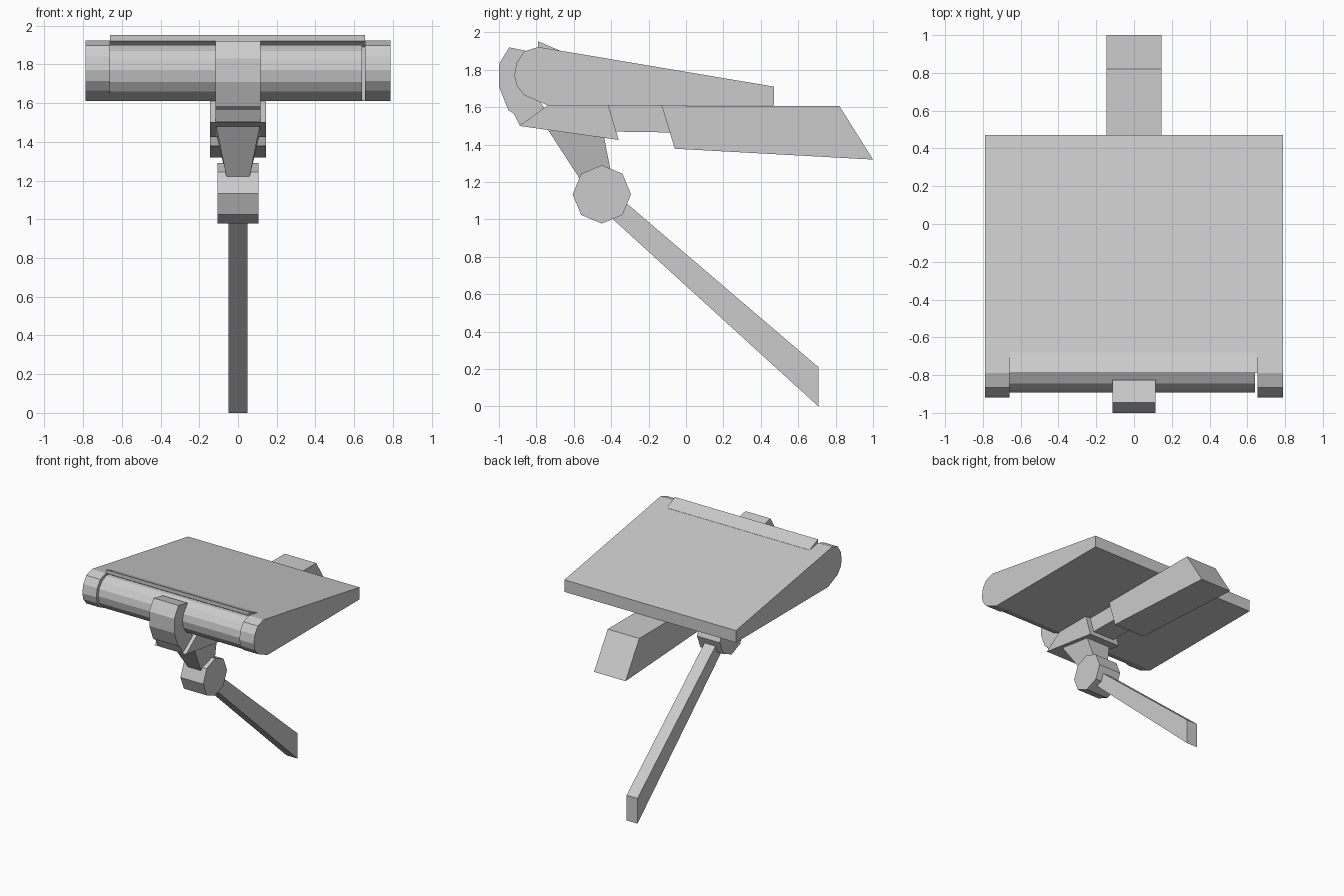
import bpy, bmesh, math


def extrude_x(name, profile, x0, x1):
    """Extrude a (y, z) outline between two x positions."""
    bm = bmesh.new()
    a = [bm.verts.new((x0, y, z)) for y, z in profile]
    b = [bm.verts.new((x1, y, z)) for y, z in profile]
    n = len(profile)
    bm.faces.new(a)
    bm.faces.new(b[::-1])
    for i in range(n):
        j = (i + 1) % n
        bm.faces.new((a[i], b[i], b[j], a[j]))
    bmesh.ops.recalc_face_normals(bm, faces=bm.faces)
    mesh = bpy.data.meshes.new(name)
    bm.to_mesh(mesh)
    bm.free()
    obj = bpy.data.objects.new(name, mesh)
    bpy.context.collection.objects.link(obj)
    return obj


# Wedge body with rounded front ends
body = extrude_x("wedge_body", [
    (0.47, 1.61), (0.47, 1.71), (-0.79, 1.922), (-0.865, 1.898), (-0.905, 1.84),
    (-0.918, 1.77), (-0.905, 1.715), (-0.865, 1.665), (-0.74, 1.61)], -0.788, 0.788)

# Notch in the front edge that holds the roller
notch = extrude_x("notch_cutter", [(-0.73, 1.5), (-0.73, 2.0), (-1.1, 2.0), (-1.1, 1.5)],
                  -0.66, 0.655)
notch.hide_render = True
notch.hide_set(True)
cut = body.modifiers.new("notch", 'BOOLEAN')
cut.operation = 'DIFFERENCE'
cut.solver = 'EXACT'
cut.object = notch

# Recessed roller and the raised flap above it
extrude_x("roller", [
    (-0.725, 1.612), (-0.725, 1.90), (-0.79, 1.90), (-0.845, 1.87), (-0.88, 1.825),
    (-0.892, 1.77), (-0.88, 1.71), (-0.845, 1.66), (-0.74, 1.612)], -0.66, 0.64)
extrude_x("flap", [(-0.79, 1.952), (-0.79, 1.92), (-0.74, 1.89), (-0.68, 1.89), (-0.68, 1.905)],
          -0.66, 0.655)

# Clamp strap wrapped round the roller
extrude_x("clamp_strap", [
    (-0.825, 1.895), (-0.945, 1.92), (-1.0, 1.83), (-1.0, 1.71), (-0.95, 1.585),
    (-0.92, 1.565), (-0.89, 1.505), (-0.74, 1.57), (-0.78, 1.63), (-0.85, 1.67),
    (-0.885, 1.74), (-0.885, 1.80), (-0.85, 1.86)], -0.115, 0.115)

# Mount plate, connector and rear block under the body
extrude_x("mount_plate", [(-0.89, 1.50), (-0.74, 1.61), (-0.415, 1.61), (-0.36, 1.425)],
          -0.145, 0.145)
extrude_x("connector", [(-0.42, 1.47), (-0.42, 1.608), (-0.08, 1.608), (-0.08, 1.465)],
          -0.10, 0.10)
extrude_x("rear_block", [(-0.13, 1.608), (0.82, 1.606), (1.0, 1.32), (-0.06, 1.378)],
          -0.145, 0.145)

# Neck tapering in both directions down to the knob
neck = extrude_x("neck", [(-0.745, 1.49), (-0.44, 1.45), (-0.395, 1.22), (-0.57, 1.22)],
                 -0.115, 0.115)
for v in neck.data.vertices:
    if v.co.z < 1.3:
        v.co.x *= 0.52

# Octagonal pivot knob
extrude_x("pivot_knob", [(-0.45 + 0.156 * math.cos(i * math.pi / 4),
                          1.134 + 0.156 * math.sin(i * math.pi / 4)) for i in range(8)],
          -0.105, 0.105)

# Support leg
extrude_x("support_leg", [(0.708, 0.0), (0.708, 0.21), (-0.41, 1.165), (-0.45, 1.055)],
          -0.05, 0.05)
